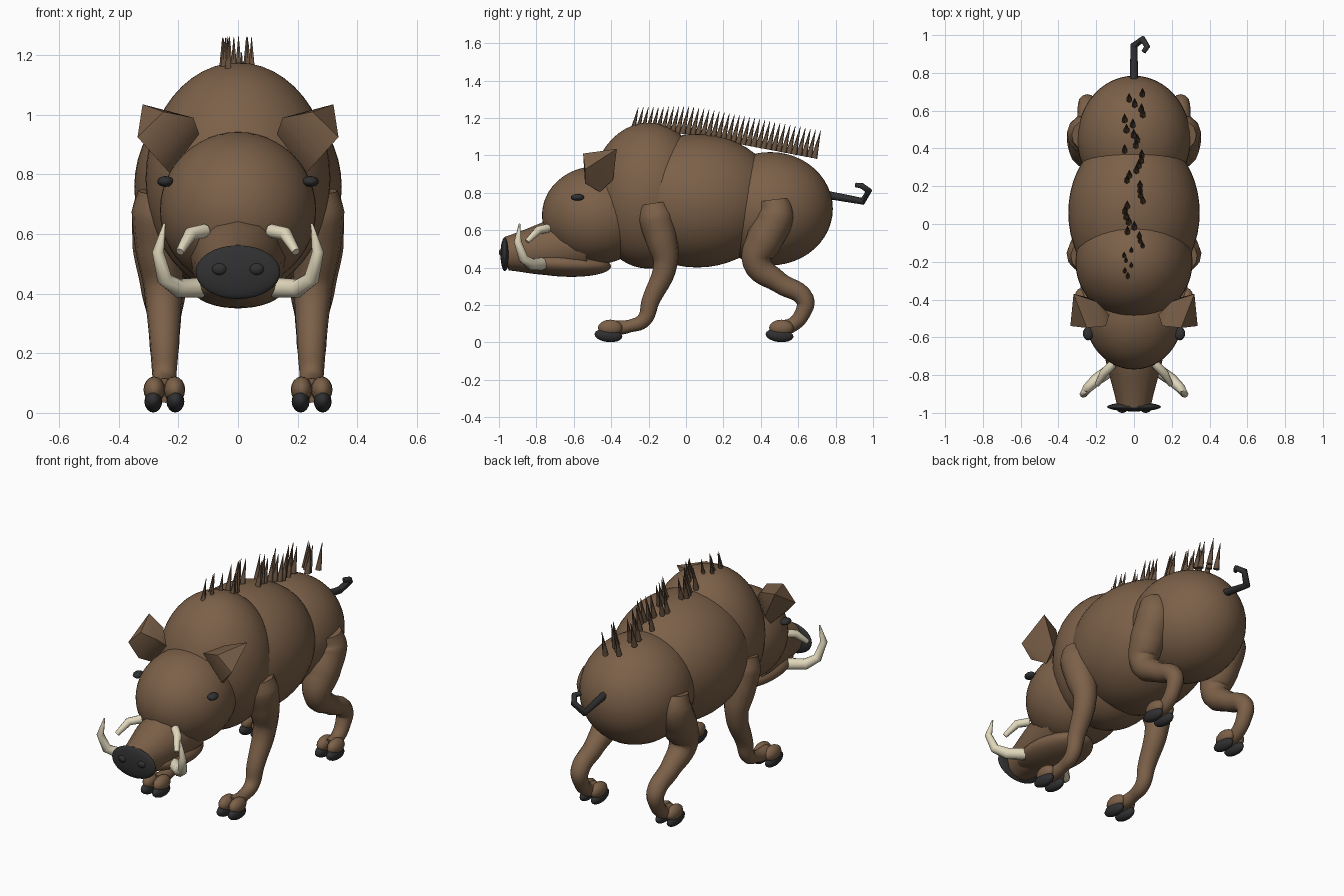
import bpy, bmesh, random
from math import radians
from mathutils import Vector, Matrix

if "Cube" in bpy.data.objects:
    bpy.data.objects.remove(bpy.data.objects["Cube"])


def material(name, rgb):
    m = bpy.data.materials.new(name)
    m.use_nodes = True
    m.diffuse_color = (*rgb, 1)
    m.node_tree.nodes["Principled BSDF"].inputs["Base Color"].default_value = (*rgb, 1)
    return m


HIDE = material("brown_hide", (0.2, 0.118, 0.066))
BRISTLE = material("bristle_brown", (0.13, 0.08, 0.048))
BLACK = material("soft_black", (0.03, 0.03, 0.032))
IVORY = material("ivory", (0.75, 0.68, 0.5))


def finish(ob, mat, angle=60):
    ob.data.materials.clear()
    ob.data.materials.append(mat)
    bpy.ops.object.select_all(action="DESELECT")
    ob.select_set(True)
    bpy.context.view_layer.objects.active = ob
    bpy.ops.object.shade_smooth_by_angle(angle=radians(angle))
    return ob


def from_bmesh(name, bm, mat, angle=60):
    me = bpy.data.meshes.new(name)
    bm.to_mesh(me)
    bm.free()
    ob = bpy.data.objects.new(name, me)
    bpy.context.collection.objects.link(ob)
    return finish(ob, mat, angle)


def ellipsoid(name, center, radii, mat, seg=32, tilt=0):
    bm = bmesh.new()
    move = (Matrix.Translation(center) @ Matrix.Rotation(radians(tilt), 4, "X")
            @ Matrix.Diagonal((*radii, 1)))
    bmesh.ops.create_uvsphere(bm, u_segments=seg, v_segments=seg // 2, radius=1, matrix=move)
    return from_bmesh(name, bm, mat)


def tube(name, points, mat, side=1, smooth=True):
    """Swept round limb; each point is x, y, z, radius."""
    cu = bpy.data.curves.new(name, "CURVE")
    cu.dimensions = "3D"
    cu.bevel_depth = 1
    cu.bevel_resolution = 4 if smooth else 2
    cu.resolution_u = 6
    cu.use_fill_caps = True
    sp = cu.splines.new("BEZIER" if smooth else "POLY")
    pts = sp.bezier_points if smooth else sp.points
    pts.add(len(points) - 1)
    for p, (x, y, z, r) in zip(pts, points):
        if smooth:
            p.co = (x * side, y, z)
            p.handle_left_type = p.handle_right_type = "AUTO"
        else:
            p.co = (x * side, y, z, 1)
        p.radius = r
    ob = bpy.data.objects.new(name, cu)
    bpy.context.collection.objects.link(ob)
    bpy.ops.object.select_all(action="DESELECT")
    ob.select_set(True)
    bpy.context.view_layer.objects.active = ob
    bpy.ops.object.convert(target="MESH")
    return finish(bpy.context.view_layer.objects.active, mat)


# Body masses
ellipsoid("shoulders", (0, -0.2, 0.785), (0.31, 0.31, 0.39), HIDE, 48)
ellipsoid("belly", (0, 0.06, 0.758), (0.348, 0.435, 0.357), HIDE, 48)
ellipsoid("rump", (0, 0.45, 0.715), (0.3, 0.335, 0.303), HIDE, 48)
ellipsoid("head", (0, -0.48, 0.68), (0.262, 0.29, 0.262), HIDE, 48)

# Snout and jaw
tube("snout", [(0, -0.55, 0.54, 0.17), (0, -0.75, 0.5, 0.142), (0, -0.96, 0.475, 0.09)], HIDE)
ellipsoid("lower_jaw", (0, -0.66, 0.42), (0.155, 0.26, 0.068), HIDE, tilt=-3)
ellipsoid("nose_disc", (0, -0.968, 0.472), (0.142, 0.024, 0.09), BLACK)

# Limb paths
FRONT_LEG = [(0.255, -0.17, 0.74, 0.08), (0.26, -0.16, 0.67, 0.097), (0.26, -0.13, 0.55, 0.085),
             (0.252, -0.11, 0.42, 0.064), (0.247, -0.19, 0.22, 0.048), (0.247, -0.225, 0.12, 0.04),
             (0.247, -0.3, 0.088, 0.034), (0.247, -0.4, 0.075, 0.042)]
HIND_LEG = [(0.25, 0.47, 0.76, 0.08), (0.255, 0.48, 0.68, 0.1), (0.255, 0.42, 0.55, 0.098),
            (0.25, 0.38, 0.43, 0.078), (0.247, 0.5, 0.32, 0.056), (0.247, 0.635, 0.23, 0.05),
            (0.247, 0.625, 0.16, 0.042), (0.247, 0.57, 0.095, 0.038), (0.247, 0.5, 0.075, 0.042)]
LOWER_TUSK = [(0.12, -0.77, 0.42, 0.034), (0.2, -0.825, 0.418, 0.032), (0.247, -0.87, 0.45, 0.026),
              (0.268, -0.9, 0.54, 0.02), (0.247, -0.89, 0.635, 0.004)]
UPPER_TUSK = [(0.11, -0.74, 0.61, 0.024), (0.16, -0.79, 0.6, 0.023), (0.195, -0.85, 0.54, 0.014)]
EAR = [(0.32, -0.37, 1.035), (0.2, -0.41, 1.0), (0.15, -0.54, 0.99), (0.25, -0.55, 1.01),
       (0.13, -0.48, 0.935), (0.337, -0.54, 0.925), (0.27, -0.54, 0.85), (0.23, -0.46, 0.805),
       (0.24, -0.39, 0.87)]

for side, label in ((1, "left"), (-1, "right")):
    # Legs with cloven feet
    for end, path, toe_y in (("front", FRONT_LEG, -0.415), ("hind", HIND_LEG, 0.5)):
        tube(f"{label}_{end}_leg", path, HIDE, side)
        for k, which in ((-1, "inner"), (1, "outer")):
            x = side * (0.247 + k * 0.034)
            ellipsoid(f"{label}_{end}_{which}_toe", (x, toe_y + 0.01, 0.078),
                      (0.036, 0.066, 0.044), HIDE, 16)
            ellipsoid(f"{label}_{end}_{which}_hoof", (x + side * k * 0.003, toe_y, 0.038),
                      (0.03, 0.075, 0.036), BLACK, 16, tilt=-6)

    # Face details
    ellipsoid(f"{label}_eye", (side * 0.243, -0.58, 0.776), (0.028, 0.036, 0.018), BLACK, 16)
    ellipsoid(f"{label}_nostril", (side * 0.062, -0.983, 0.482), (0.026, 0.017, 0.021), BLACK, 16)
    tube(f"{label}_lower_tusk", LOWER_TUSK, IVORY, side, smooth=False)
    tube(f"{label}_upper_tusk", UPPER_TUSK, IVORY, side, smooth=False)

    # Ear: faceted cup narrowing to its root
    bm = bmesh.new()
    for x, y, z in EAR:
        bm.verts.new((side * x, y, z))
    bmesh.ops.convex_hull(bm, input=bm.verts[:])
    bmesh.ops.recalc_face_normals(bm, faces=bm.faces[:])
    from_bmesh(f"{label}_ear", bm, HIDE, 45)

# Curled tail
tube("tail", [(0, 0.74, 0.792, 0.022), (0, 0.945, 0.755, 0.02), (0.045, 0.978, 0.81, 0.018),
              (0.07, 0.94, 0.838, 0.016), (0.05, 0.91, 0.842, 0.013)], BLACK, smooth=False)

# Ridge of bristles leaning back along the spine
random.seed(4)
bm = bmesh.new()
COUNT = 37
for i in range(COUNT):
    y = -0.29 + 0.975 * i / (COUNT - 1)
    base = Vector((random.uniform(-0.06, 0.055), y, 1.115 - 0.19 * max(y, 0) ** 1.0 + 0.02 * min(y, 0)))
    tip = base + Vector((0, 0.035, 0.148))
    lean = (tip - base).to_track_quat("Z", "Y").to_matrix().to_4x4()
    bmesh.ops.create_cone(bm, cap_ends=True, segments=6, radius1=0.017, radius2=0.001,
                          depth=(tip - base).length,
                          matrix=Matrix.Translation((base + tip) / 2) @ lean)
from_bmesh("back_bristles", bm, BRISTLE)
